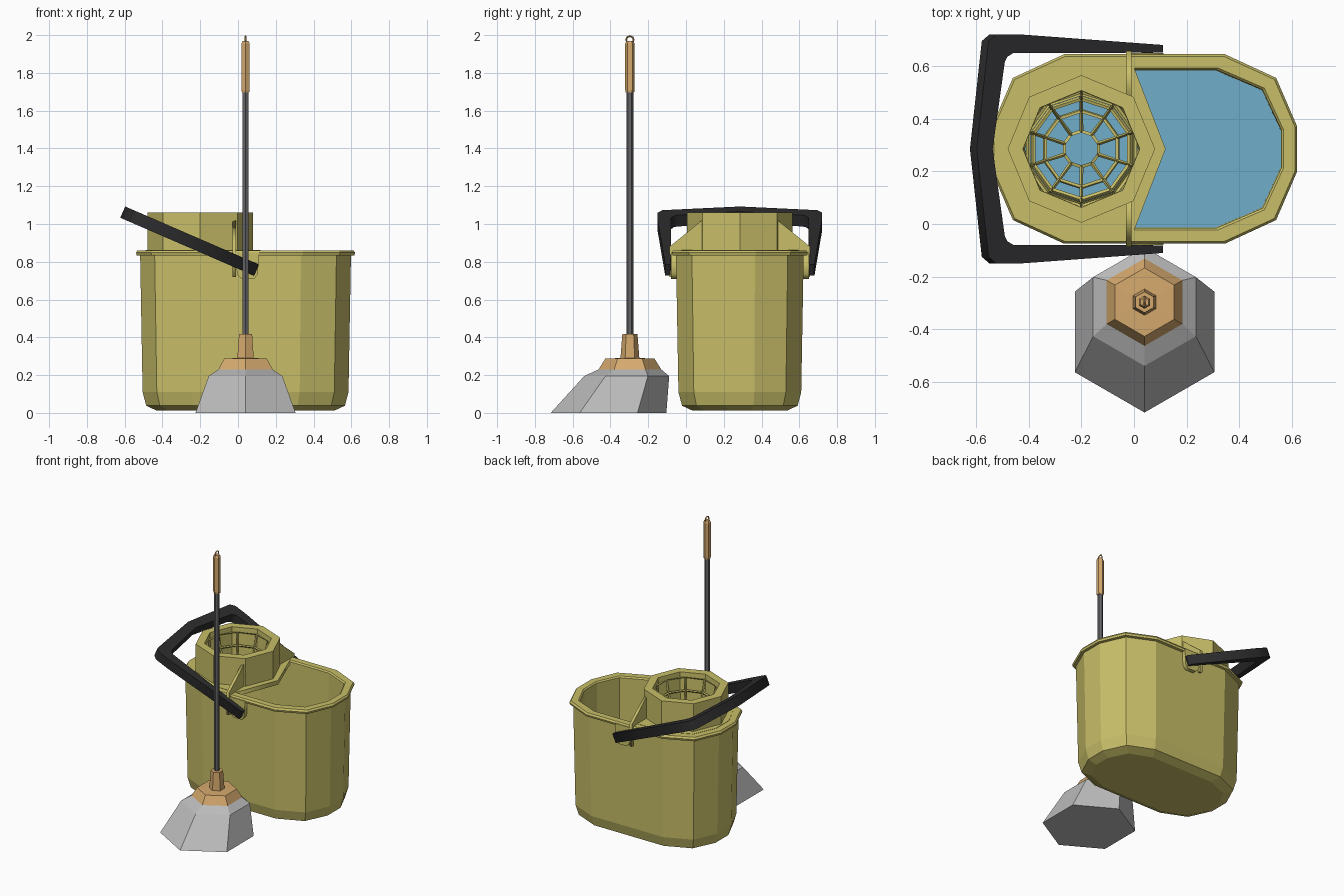
import bpy, bmesh
from math import sin, cos, pi
from mathutils import Vector, Matrix

if "Cube" in bpy.data.objects:
    bpy.data.objects.remove(bpy.data.objects["Cube"])

CX, CY = 0.04, 0.285      # bucket centre
WX = -0.20                # wringer centre x
MX, MY = 0.04, -0.297     # mop axis


def material(name, r, g, b):
    m = bpy.data.materials.new(name)
    m.diffuse_color = (r, g, b, 1)
    m.use_nodes = True
    m.node_tree.nodes["Principled BSDF"].inputs["Base Color"].default_value = m.diffuse_color
    return m


YELLOW = material("yellow_plastic", 0.58, 0.52, 0.14)
BLUE = material("water_blue", 0.16, 0.43, 0.60)
TAN = material("tan_plastic", 0.67, 0.40, 0.155)
BLACK = material("dark_plastic", 0.026, 0.026, 0.028)
METAL = material("pole_metal", 0.13, 0.13, 0.14)
GREY = material("mop_fibre", 0.50, 0.50, 0.50)


def loft(name, rings, mat, caps=True, closed=False):
    """Skin a list of equal-length point rings."""
    bm = bmesh.new()
    vs = [[bm.verts.new(p) for p in r] for r in rings]
    n = len(rings[0])
    if closed:
        vs.append(vs[0])
    for a, b in zip(vs, vs[1:]):
        for i in range(n):
            j = (i + 1) % n
            bm.faces.new((a[i], a[j], b[j], b[i]))
    if caps and not closed:
        bm.faces.new(vs[0])
        if len(rings) > 1:
            bm.faces.new(vs[-1])
    bmesh.ops.recalc_face_normals(bm, faces=bm.faces)
    me = bpy.data.meshes.new(name)
    bm.to_mesh(me)
    bm.free()
    me.materials.append(mat)
    ob = bpy.data.objects.new(name, me)
    bpy.context.collection.objects.link(ob)
    return ob


def prism(name, loops, depth, axes, origin, mat):
    """Fill 2D loops (later loops are holes) and extrude them both ways."""
    cu = bpy.data.curves.new(name, 'CURVE')
    cu.dimensions, cu.fill_mode, cu.extrude = '2D', 'BOTH', depth / 2
    for pts in loops:
        sp = cu.splines.new('POLY')
        sp.points.add(len(pts) - 1)
        for q, (x, y) in zip(sp.points, pts):
            q.co = (x, y, 0, 1)
        sp.use_cyclic_u = True
    cu.materials.append(mat)
    ob = bpy.data.objects.new(name, cu)
    bpy.context.collection.objects.link(ob)
    ax, ay = Vector(axes[0]), Vector(axes[1])
    rot = Matrix((ax, ay, ax.cross(ay))).transposed().to_4x4()
    ob.matrix_world = Matrix.Translation(origin) @ rot
    bpy.ops.object.select_all(action='DESELECT')
    ob.select_set(True)
    bpy.context.view_layer.objects.active = ob
    bpy.ops.object.convert(target='MESH')
    return ob


def polygon(n, r, x, y, z):
    """Regular polygon with a corner on +y."""
    return [(x + r * cos(pi / 2 + 2 * pi * i / n),
             y + r * sin(pi / 2 + 2 * pi * i / n), z) for i in range(n)]


def oval(d, z):
    """Twelve-sided bucket outline, inset by d from the rim."""
    q = [(0.58, 0.085), (0.50, 0.27), (0.305, 0.36)]
    q += [(-x, y) for x, y in reversed(q)]
    q += [(-x, -y) for x, y in q]
    kx, ky = (0.58 - d) / 0.58, (0.36 - d) / 0.36
    return [(CX + x * kx, CY + y * ky, z) for x, y in q]


X, Y, Z = (1, 0, 0), (0, 1, 0), (0, 0, 1)

# Bucket shell: base, wall, rolled rim, inner wall
loft("bucket", [oval(d, z) for d, z in (
    (0.11, 0.012), (0.054, 0.038), (0.035, 0.11), (0.022, 0.832),
    (0.004, 0.834), (0.0, 0.848), (0.008, 0.861), (0.052, 0.861),
    (0.06, 0.852), (0.064, 0.12), (0.10, 0.04))], YELLOW)

# Water surface
loft("water", [oval(0.06, 0.39), oval(0.06, 0.40)], BLUE)

# Shelf over the left half, with an opening under the wringer
left = [(x, y) for x, y, z in oval(0.05, 0) if x < 0]
edge = [(0.0, -0.025), (0.12, CY), (0.0, 0.595)]
hole = [p[:2] for p in polygon(8, 0.22, WX, CY, 0)]
prism("wringer_shelf", [left + edge, hole], 0.03, (X, Y), (0, 0, 0.848), YELLOW)

# Wringer drum and its cage
loft("wringer_drum", [polygon(8, r, WX, CY, z) for r, z in (
    (0.28, 0.84), (0.28, 1.062), (0.222, 1.062), (0.215, 0.84))],
    YELLOW, closed=True)
cage = loft("wringer_cage", [polygon(10, r, WX, CY, z) for r, z in (
    (0.212, 1.03), (0.192, 0.94), (0.145, 0.83), (0.067, 0.78))],
    YELLOW, caps=False)
wire = cage.modifiers.new("bars", 'WIREFRAME')
wire.thickness = 0.02
wire.use_even_offset = False

# Parts repeated on the front and back sides
for s, side in ((-1, "front"), (1, "back")):
    fin = [(0.372, 0.72), (0.372, 0.88), (0.20, 1.02), (0.20, 0.85),
           (0.352, 0.85), (0.352, 0.72)]
    prism("wringer_fin_" + side, [[(s * y, z) for y, z in fin]], 0.02,
          (Y, Z), (-0.02, CY, 0), YELLOW)
    lug = [(-0.015, 0.85), (-0.005, 0.735), (0.02, 0.71), (0.085, 0.71),
           (0.105, 0.735), (0.112, 0.85)]
    prism("handle_lug_" + side, [lug], 0.03, (X, Z),
          (0, CY + s * 0.35, 0), YELLOW)
    pin = [p[:2] for p in polygon(8, 0.022, 0.05, 0.777, 0)]
    prism("handle_pin_" + side, [pin], 0.05, (X, Z),
          (0, CY + s * 0.365, 0), BLACK)

# Carrying handle: half outline mirrored, laid in its tilted plane
outer = [(0.0, 0.395), (0.59, 0.435), (0.69, 0.435), (0.722, 0.41)]
inner = [(0.655, 0.33), (0.645, 0.35), (0.62, 0.364), (0.0, 0.366)]
flip = lambda pts: [(a, -b) for a, b in reversed(pts)]
outline = outer + [(0.771, 0)] + flip(outer) + flip(inner) + [(0.705, 0)] + inner
prism("carry_handle", [outline], 0.065, ((-0.918, 0, 0.398), Y),
      (0.0975, CY, 0.756), BLACK)

# Mop head: skirt leans to the front
loft("mop_head", [polygon(6, r, MX, y, z) for r, y, z in (
    (0.306, -0.41, 0), (0.225, -0.314, 0.195), (0.166, MY, 0.23))], GREY)

# Mop socket, pole and grip
for name, mat, profile in (
        ("mop_socket", TAN, ((0.166, 0.23), (0.13, 0.288), (0.05, 0.29), (0.04, 0.418))),
        ("mop_pole", METAL, ((0.018, 0.40), (0.018, 1.71))),
        ("mop_grip", TAN, ((0.022, 1.695), (0.025, 1.71), (0.025, 1.955), (0.018, 1.97)))):
    loft(name, [polygon(6, r, MX, MY, z) for r, z in profile], mat)

# Hanging loop on the grip
bpy.ops.mesh.primitive_torus_add(
    major_segments=8, minor_segments=4, major_radius=0.02, minor_radius=0.005,
    location=(MX, MY, 1.975), rotation=(0, pi / 2, 0))
bpy.context.object.name = "hanging_loop"
bpy.context.object.data.materials.append(TAN)
